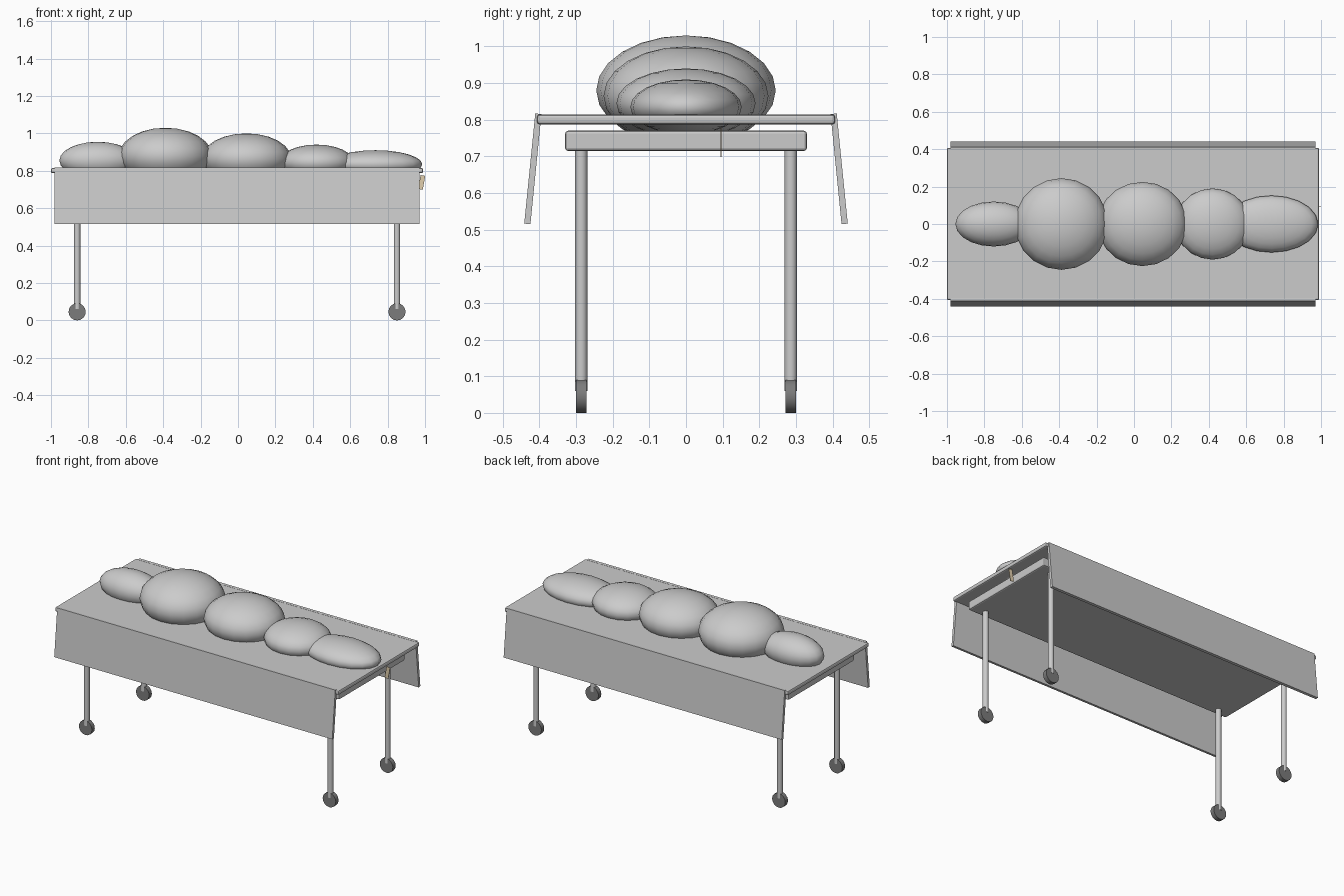
import bpy
import math

if "Cube" in bpy.data.objects:
    bpy.data.objects.remove(bpy.data.objects["Cube"])

CX = -0.005  # centre of the trolley along its length


def material(name, colour):
    mat = bpy.data.materials.new(name)
    mat.diffuse_color = (*colour, 1)
    mat.use_nodes = True
    mat.node_tree.nodes["Principled BSDF"].inputs["Base Color"].default_value = mat.diffuse_color
    return mat


def finish(name, mat=None, smooth=30):
    ob = bpy.context.object
    ob.name = name
    bpy.ops.object.transform_apply(location=False, rotation=False, scale=True)
    if smooth:
        bpy.ops.object.shade_smooth_by_angle(angle=math.radians(smooth))
    if mat:
        ob.data.materials.append(mat)
    return ob


def box(name, loc, size, rot=(0, 0, 0), bevel=0, mat=None):
    bpy.ops.mesh.primitive_cube_add(size=1, location=loc, rotation=rot)
    bpy.context.object.scale = size
    ob = finish(name, mat, smooth=0)
    if bevel:
        mod = ob.modifiers.new("Bevel", 'BEVEL')
        mod.width = bevel
        mod.segments = 2
    return ob


def cylinder(name, loc, radius, depth, sides, rot=(0, 0, 0), mat=None):
    bpy.ops.mesh.primitive_cylinder_add(vertices=sides, radius=radius, depth=depth,
                                        location=loc, rotation=rot)
    return finish(name, mat, smooth=50)


rubber = material("dark_rubber", (0.2, 0.2, 0.2))
card = material("tan_card", (0.75, 0.62, 0.42))

# Bed frame and the sheet lying over it
box("bed_frame", (CX, 0, 0.7425), (1.89, 0.66, 0.055), bevel=0.008)
box("sheet_top", (CX, 0, 0.801), (1.99, 0.814, 0.027), bevel=0.008)

# Hanging sheet sides, flaring slightly outwards
for side, label in ((-1, "front"), (1, "back")):
    box(f"{label}_sheet_drape", (CX, side * 0.418, 0.666), (1.95, 0.017, 0.302),
        rot=(side * 0.1, 0, 0))

# Legs with wheels
for sx, end in ((-1, "left"), (1, "right")):
    for sy, side in ((-1, "front"), (1, "back")):
        x, y = CX + sx * 0.855, sy * 0.286
        cylinder(f"{side}_{end}_leg", (x, y, 0.39), 0.017, 0.66, 12)
        cylinder(f"{side}_{end}_wheel", (x, y, 0.046), 0.046, 0.028, 16,
                 rot=(math.pi / 2, 0, 0), mat=rubber)

# Covered figure: overlapping flattened spheres (x, z, radii)
lumps = {
    "covered_head": (-0.75, 0.855, (0.205, 0.12, 0.1)),
    "covered_chest": (-0.388, 0.88, (0.25, 0.245, 0.15)),
    "covered_hips": (0.045, 0.865, (0.24, 0.225, 0.135)),
    "covered_knees": (0.42, 0.845, (0.2, 0.19, 0.095)),
    "covered_feet": (0.735, 0.835, (0.25, 0.152, 0.075)),
}
for name, (x, z, radii) in lumps.items():
    bpy.ops.mesh.primitive_uv_sphere_add(segments=20, ring_count=12, radius=1,
                                         location=(x, 0, z))
    bpy.context.object.scale = radii
    finish(name, smooth=60)

# Small card tag hanging at the foot end
box("card_tag", (0.982, 0.095, 0.738), (0.025, 0.003, 0.075), rot=(0, 0.18, 0), mat=card)
